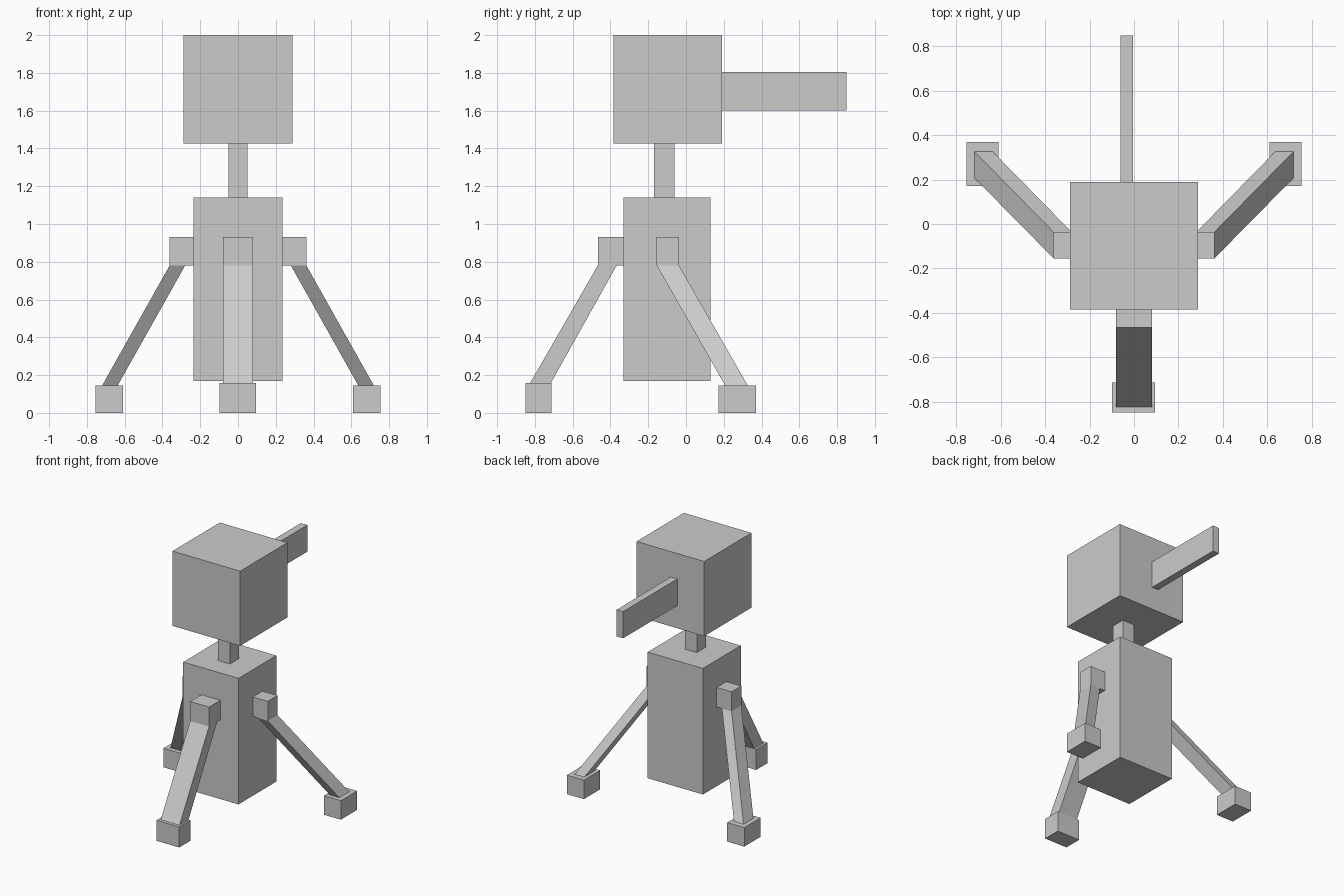
import bpy

cube = bpy.data.objects.get("Cube")
if cube:
    bpy.data.objects.remove(cube, do_unlink=True)

grey = bpy.data.materials.new("light_grey")
grey.use_nodes = True
colour = (0.6, 0.6, 0.6, 1)
grey.diffuse_color = colour
grey.node_tree.nodes["Principled BSDF"].inputs["Base Color"].default_value = colour


def beam(name, bottom, top, z0, z1):
    """Box or slanted beam between two level rectangles (x0, x1, y0, y1)."""
    verts = []
    for (x0, x1, y0, y1), z in ((bottom, z0), (top, z1)):
        verts += [(x0, y0, z), (x1, y0, z), (x1, y1, z), (x0, y1, z)]
    faces = [(3, 2, 1, 0), (4, 5, 6, 7)]
    faces += [(i, (i + 1) % 4, (i + 1) % 4 + 4, i + 4) for i in range(4)]
    mesh = bpy.data.meshes.new(name)
    mesh.from_pydata(verts, [], faces)
    mesh.materials.append(grey)
    obj = bpy.data.objects.new(name, mesh)
    bpy.context.collection.objects.link(obj)
    return obj


def box(name, rect, z0, z1):
    return beam(name, rect, rect, z0, z1)


def flip(rect):
    return (-rect[1], -rect[0], rect[2], rect[3])


# Trunk, neck, head and the thin bar behind the head
box("body", (-0.235, 0.235, -0.33, 0.13), 0.17, 1.14)
box("neck", (-0.05, 0.05, -0.17, -0.06), 1.14, 1.425)
box("head", (-0.288, 0.288, -0.385, 0.19), 1.425, 2.0)
box("rear_bar", (-0.06, -0.005, 0.19, 0.85), 1.6, 1.805)

# Front leg
box("front_hip", (-0.08, 0.08, -0.467, -0.33), 0.78, 0.93)
beam("front_leg", (-0.08, 0.08, -0.83, -0.72), (-0.08, 0.08, -0.467, -0.367), 0.15, 0.78)
box("front_foot", (-0.098, 0.095, -0.85, -0.713), 0, 0.158)

# Mirrored side legs, splayed outward and back
hip = (0.235, 0.362, -0.155, -0.037)
leg_top = (0.28, 0.362, -0.155, -0.037)
leg_bottom = (0.64, 0.722, 0.21, 0.33)
foot = (0.61, 0.755, 0.172, 0.37)
for side, place in (("left", lambda r: r), ("right", flip)):
    box(side + "_hip", place(hip), 0.78, 0.93)
    beam(side + "_leg", place(leg_bottom), place(leg_top), 0.14, 0.78)
    box(side + "_foot", place(foot), 0, 0.146)
